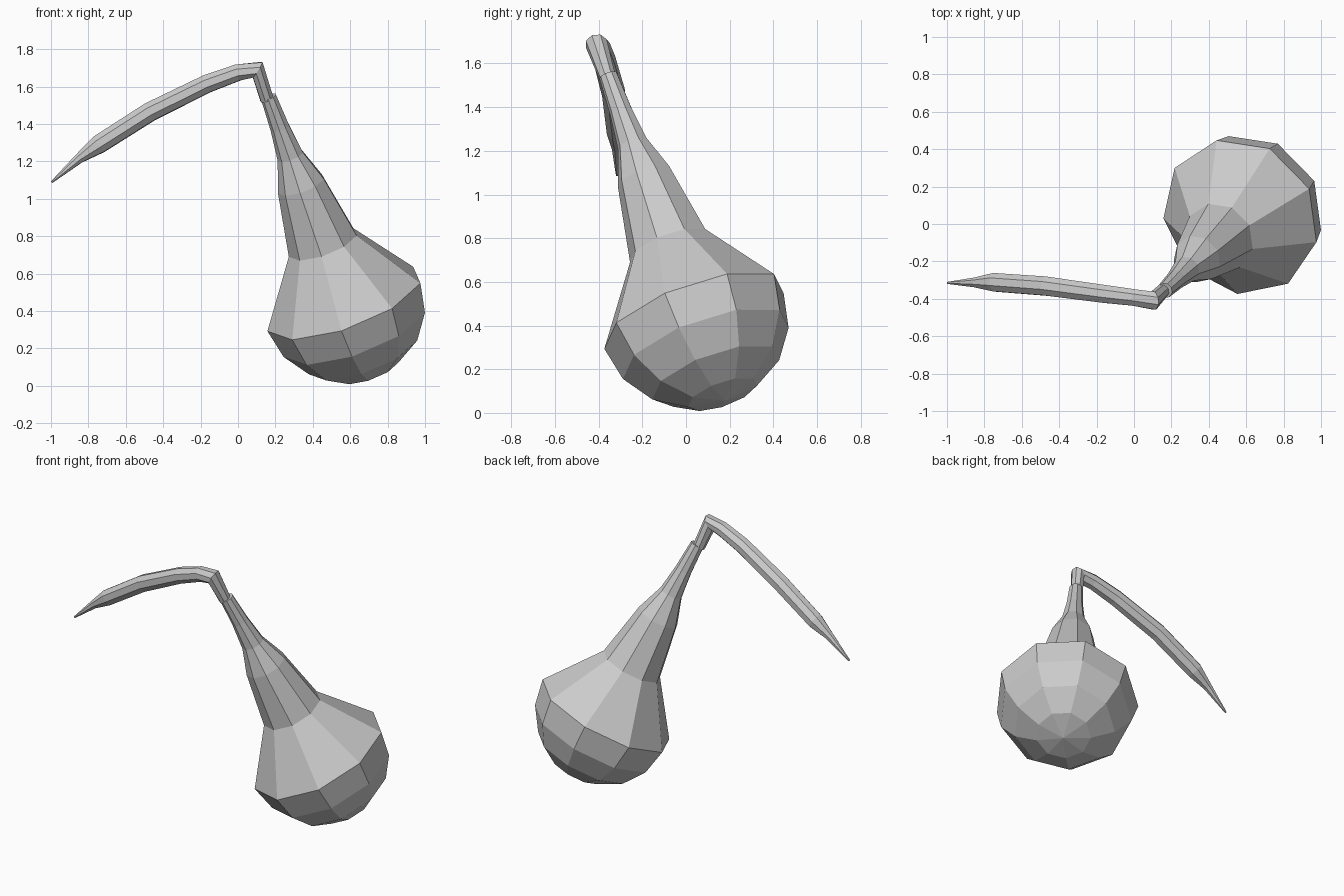
import bpy, bmesh, math
from mathutils import Vector

cube = bpy.data.objects.get("Cube")
if cube:
    bpy.data.objects.remove(cube, do_unlink=True)

grey = bpy.data.materials.new("plain_grey")
grey.use_nodes = True
colour = (0.6, 0.6, 0.6, 1)
grey.diffuse_color = colour
grey.node_tree.nodes["Principled BSDF"].inputs["Base Color"].default_value = colour


def sweep(name, path, radii, sides, start):
    """Flat-faced tube along a path; rings sit on the mitre planes."""
    path = [Vector(p) for p in path]
    bm = bmesh.new()
    rings, u = [], Vector(start)
    for i, (p, r) in enumerate(zip(path, radii)):
        steps = [(path[j + 1] - path[j]).normalized()
                 for j in (i - 1, i) if 0 <= j < len(path) - 1]
        n = sum(steps, Vector()).normalized()
        u = (u - n * u.dot(n)).normalized()
        v = n.cross(u)
        angles = [math.tau * k / sides for k in range(sides)]
        rings.append([bm.verts.new(p + r * (u * math.cos(a) + v * math.sin(a)))
                      for a in angles])
    for a, b in zip(rings, rings[1:]):
        for k in range(sides):
            m = (k + 1) % sides
            bm.faces.new((a[k], a[m], b[m], b[k]))
    bm.faces.new(rings[0][::-1])
    bm.faces.new(rings[-1])
    bmesh.ops.remove_doubles(bm, verts=bm.verts, dist=0.0005)
    bmesh.ops.recalc_face_normals(bm, faces=bm.faces)
    mesh = bpy.data.meshes.new(name)
    bm.to_mesh(mesh)
    bm.free()
    mesh.materials.append(grey)
    obj = bpy.data.objects.new(name, mesh)
    bpy.context.collection.objects.link(obj)
    return obj


# Bulb and neck: half sphere below the rim, tapering rings above it
rim = Vector((0.569, 0.038, 0.447))
axis = Vector((-0.328, -0.319, 0.889)).normalized()
R, bands = 0.44, 4
profile = []
for i in range(bands, -1, -1):
    t = math.pi / 2 * i / bands
    profile.append((-R * math.sin(t), R * math.cos(t)))
profile += [(0.35, 0.195), (0.706, 0.132), (0.88, 0.073),
            (1.05, 0.053), (1.235, 0.043)]
sweep("bulb_and_neck", [rim + axis * s for s, r in profile],
      [r for s, r in profile], 9, (-0.409, -0.008, -0.154))

# Bent stem with a pointed tip
stem = [(0.155, -0.357, 1.53, 0.038), (0.105, -0.41, 1.69, 0.052),
        (0.0, -0.393, 1.675, 0.048), (-0.165, -0.373, 1.615, 0.052),
        (-0.47, -0.332, 1.465, 0.055), (-0.745, -0.312, 1.29, 0.053),
        (-0.85, -0.313, 1.215, 0.028), (-0.997, -0.315, 1.088, 0.006)]
sweep("stem", [s[:3] for s in stem], [s[3] for s in stem], 8, (0.3, 1, 0))
